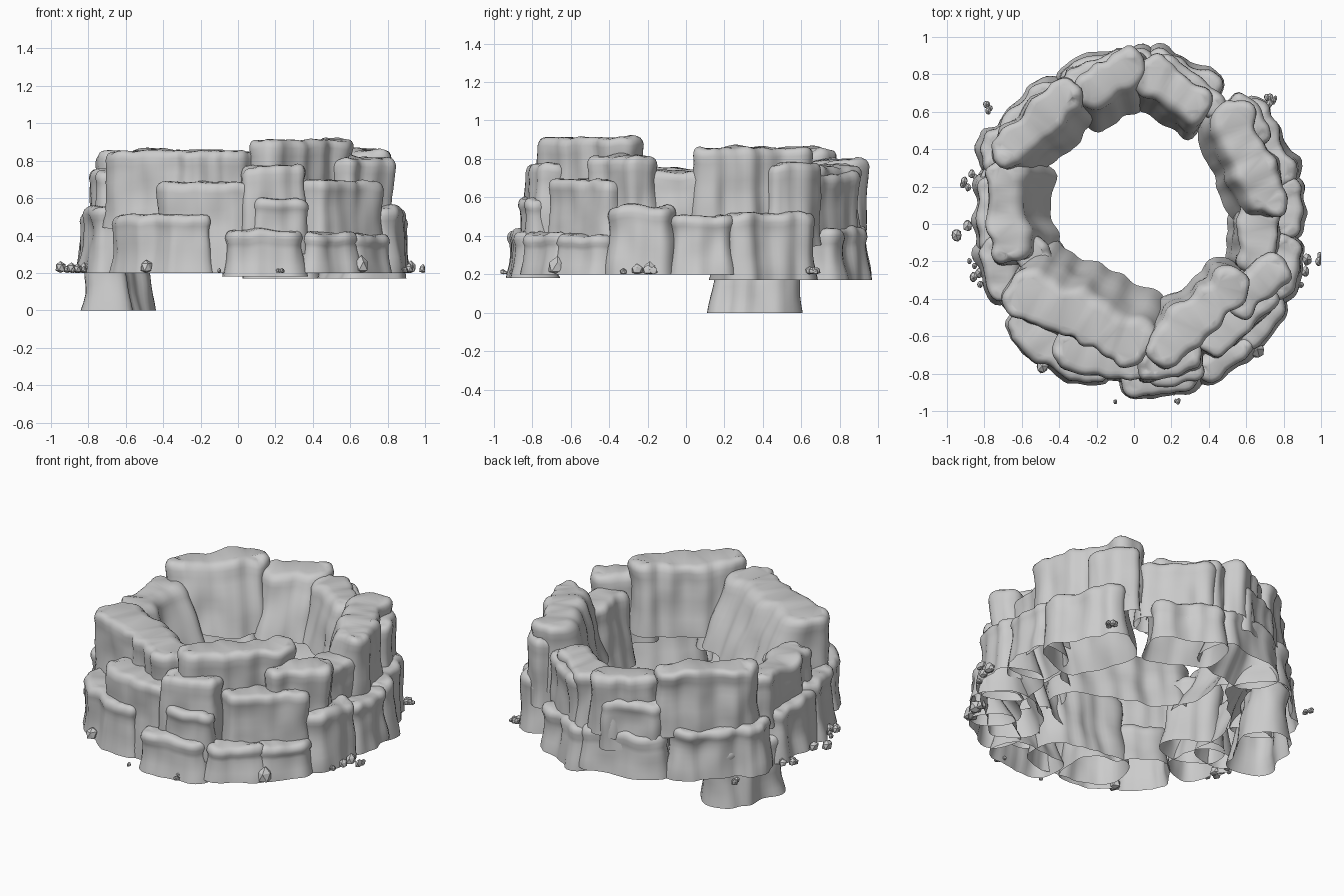
import bpy, bmesh, math, random
from mathutils import Vector, noise

if "Cube" in bpy.data.objects:
    bpy.data.objects.remove(bpy.data.objects["Cube"])

random.seed(4)
stone = bpy.data.materials.new("grey stone")
stone.diffuse_color = (0.6, 0.6, 0.6, 1)
stone.use_nodes = True
stone.node_tree.nodes["Principled BSDF"].inputs["Base Color"].default_value = stone.diffuse_color


def finish(bm, name, angle):
    """Turn a bmesh into a stone object with smooth shading."""
    bmesh.ops.recalc_face_normals(bm, faces=bm.faces)
    me = bpy.data.meshes.new(name)
    bm.to_mesh(me)
    bm.free()
    me.materials.append(stone)
    ob = bpy.data.objects.new(name, me)
    bpy.context.collection.objects.link(ob)
    bpy.ops.object.select_all(action='DESELECT')
    bpy.context.view_layer.objects.active = ob
    ob.select_set(True)
    bpy.ops.object.shade_smooth_by_angle(angle=math.radians(angle))


def capsule(a, b, r, step=0.022):
    """Points and outward normals around a rounded bar from a to b."""
    d = (b - a).normalized()
    side = Vector((d.y, -d.x))
    length = (b - a).length
    ns, nc = max(2, round(length / step)), max(6, round(math.pi * r / step))
    out = []
    for start, vec, nrm in ((a, b - a, side), (b, a - b, -side)):
        out += [(start + vec * i / ns + nrm * r, nrm.copy()) for i in range(ns)]
        for i in range(nc):
            t = math.pi * i / nc
            n = nrm * math.cos(t) + vec.normalized() * math.sin(t)
            out.append((start + vec + n * r, n))
    return out


# wall profile: (height fraction, outward offset), then the rounded lip
WALL = [(0, .022), (.12, .017), (.25, .01), (.38, .004), (.5, 0), (.6, -.003), (.7, -.004), (.8, -.001), (.88, .003)]
LIP = [(.045, .005), (.025, .001), (.011, -.007), (.003, -.02), (0, -.04)]


def rock(name, x0, y0, x1, y1, r, z0, z1, skirt):
    """Open-bottomed, lobed crag whose foot spreads towards the ring centre."""
    a, b = Vector((x0, y0)), Vector((x1, y1))
    inward = -((a + b) / 2).normalized()
    seed = Vector((random.uniform(0, 50), random.uniform(0, 50), 0))
    base = capsule(a, b, r)
    h = z1 - z0
    flare = 1 if z0 < .25 else .4
    levels = [(z0 + h * f, o * flare) for f, o in WALL if h * (1 - f) > .055]
    levels += [(z1 - d, o) for d, o in LIP]
    bm = bmesh.new()
    rings = []
    for z, off in levels:
        f = (z - z0) / h
        ring = []
        for p, n in base:
            q = Vector((p.x, p.y, 0)) * 7 + seed
            lobe = .03 * noise.noise(q) + .02 * noise.noise(q * 1.9)
            lobe += .022 * noise.noise(Vector((p.x * 8, p.y * 8, z * 6)) + seed)
            lobe *= min(1, r / .09)
            lean = skirt * max(0, n.dot(inward)) ** .7 * (1 - f) ** .85
            v = p + n * (off + lobe) + inward * lean
            top = .022 * noise.noise(q * .8) + .012 * noise.noise(q * 2)
            foot = .03 * noise.noise(q * .6) * (z0 > .3)
            ring.append(bm.verts.new((v.x, v.y, z + top * f + foot * (1 - f))))
        rings.append(ring)
    n = len(base)
    for lo, hi in zip(rings, rings[1:]):
        for i in range(n):
            bm.faces.new((lo[i], lo[(i + 1) % n], hi[(i + 1) % n], hi[i]))
    # crown bridged across the bar
    cap = bm.faces.new(rings[-1])
    bmesh.ops.triangulate(bm, faces=[cap])
    finish(bm, name, 55)


# each crag: top bar ends, radius, foot height, top height, inward spread
CREST = {
    "front_left_crest": (-.58, -.38, -.02, -.63, .115, .44, .855, .19),
    "front_right_crest": (.17, -.66, .5, -.35, .105, .48, .91, .07),
    "right_crest": (.53, .55, .71, .16, .105, .44, .86, .11),
    "back_right_crest": (.1, .8, .31, .64, .095, .42, .77, .09),
    "back_crest": (-.22, .73, -.03, .84, .095, .42, .8, .14),
    "back_left_crest": (-.66, .4, -.37, .68, .095, .45, .855, .12),
    "left_crest": (-.695, .27, -.685, -.14, .085, .42, .75, .17),
    "inner_left_spur": (-.64, -.11, -.52, -.17, .085, .2, .66, .06),
    "right_saddle": (.66, -.16, .68, .08, .1, .3, .74, .06),
}
MIDDLE = {
    "front_left_ledge": (-.33, -.68, .02, -.74, .095, .2, .69, .1),
    "front_ledge": (.1, -.76, .27, -.7, .085, .35, .77, .1),
    "front_low_ledge": (.14, -.81, .31, -.77, .065, .3, .59, .05),
    "front_right_ledge": (.43, -.62, .68, -.4, .085, .2, .69, .1),
    "right_front_ledge": (.59, -.42, .73, -.24, .085, .4, .82, .06),
    "right_step": (.78, -.32, .81, -.13, .085, .2, .55, .1),
    "right_buttress": (.82, -.01, .83, .16, .075, .2, .505, .1),
    "right_back_step": (.78, .28, .64, .56, .09, .17, .52, .14),
    "right_back_ledge": (.66, .5, .56, .62, .075, .35, .78, .05),
    "back_right_ledge": (.18, .81, .41, .65, .07, .35, .72, .04),
    "back_ledge": (-.3, .75, -.08, .85, .075, .35, .66, .04),
}
FOOT = {
    "front_left_foot": (-.57, -.56, -.25, -.76, .1, .2, .51, .1),
    "front_foot": (.0, -.85, .29, -.82, .065, .18, .43, .08),
    "front_right_foot": (.4, -.77, .57, -.65, .065, .2, .41, .08),
    "right_front_foot": (.6, -.6, .74, -.43, .07, .2, .405, .1),
    "left_front_foot": (-.74, -.16, -.7, -.32, .09, .2, .55, .08),
    "left_foot": (-.745, .18, -.745, -.08, .085, .2, .52, .08),
    "left_pedestal": (-.7, .26, -.6, .48, .11, .0, .36, .03),
    "back_left_foot": (-.71, .37, -.46, .66, .11, .2, .5, .1),
    "back_foot": (-.3, .79, .02, .87, .08, .2, .46, .1),
    "back_right_foot": (.14, .85, .4, .72, .075, .17, .44, .1),
}
for tier in (CREST, MIDDLE, FOOT):
    for name, spec in tier.items():
        rock(name, *spec)

# pebble clusters around the foot: x, y, count, size
PEBBLES = [(-.95, -.06, 1, .055), (-.89, -.01, 1, .04), (-.88, .24, 6, .036), (-.77, .62, 5, .024),
           (.73, .65, 5, .026), (.955, -.22, 5, .04), (.88, -.33, 4, .02), (.7, -.61, 3, .055),
           (.22, -.93, 4, .02), (-.1, -.95, 1, .018), (-.49, -.76, 1, .05),
           (-.87, -.2, 4, .026), (-.86, -.29, 4, .036)]
for k, (x, y, count, size) in enumerate(PEBBLES):
    bm = bmesh.new()
    for i in range(count):
        s = size * random.uniform(.6, 1)
        spread = size * 1.1 if count > 1 else 0
        c = Vector((x + random.uniform(-spread, spread), y + random.uniform(-spread, spread) * 1.2, .2 + s * .7))
        for v in bmesh.ops.create_icosphere(bm, subdivisions=1, radius=s)['verts']:
            v.co = v.co * random.uniform(.85, 1.05)
            v.co.x *= .8
            v.co += c
            v.co.x = max(-1, min(1, v.co.x))
            v.co.z = max(.2, v.co.z)
    finish(bm, f"pebbles_{k + 1}", 25)
